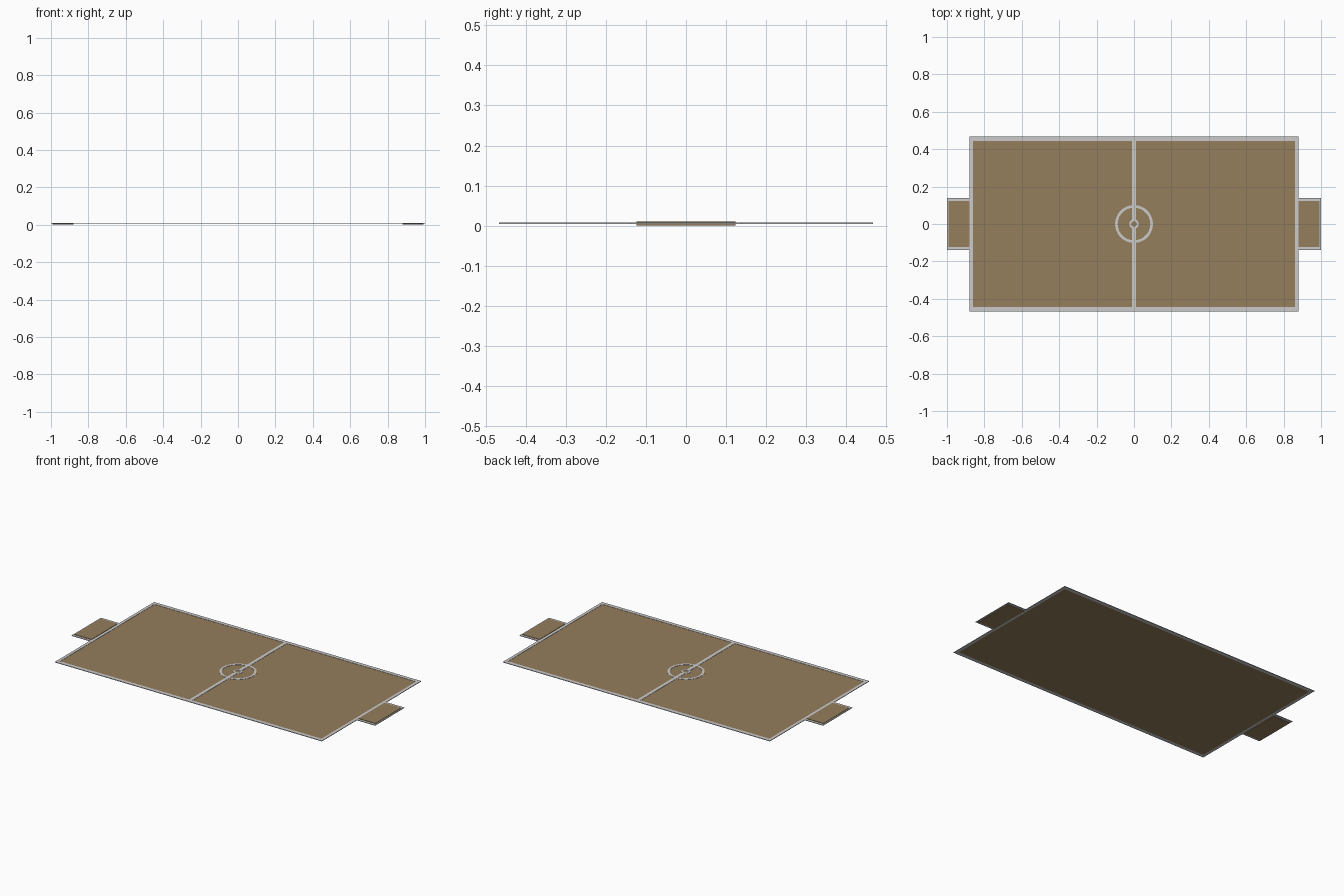
import bpy, bmesh, math

if "Cube" in bpy.data.objects:
    bpy.data.objects.remove(bpy.data.objects["Cube"])


def material(name, rgb):
    m = bpy.data.materials.new(name)
    m.diffuse_color = (*rgb, 1.0)
    m.use_nodes = True
    m.node_tree.nodes["Principled BSDF"].inputs["Base Color"].default_value = m.diffuse_color
    return m


BROWN = material("court_brown", (0.30, 0.21, 0.108))
GREY = material("line_grey", (0.60, 0.60, 0.60))


def finish(name, bm, mat):
    bmesh.ops.recalc_face_normals(bm, faces=bm.faces)
    me = bpy.data.meshes.new(name)
    bm.to_mesh(me)
    bm.free()
    me.materials.append(mat)
    ob = bpy.data.objects.new(name, me)
    bpy.context.collection.objects.link(ob)
    return ob


def add_box(bm, x0, x1, y0, y1, z0, z1):
    vs = bmesh.ops.create_cube(bm, size=1)["verts"]
    for v in vs:
        v.co = (x1 if v.co.x > 0 else x0,
                y1 if v.co.y > 0 else y0,
                z1 if v.co.z > 0 else z0)


def box(name, mat, *dims):
    bm = bmesh.new()
    add_box(bm, *dims)
    return finish(name, bm, mat)


def band(name, outer, inner, z0, z1, mat):
    """Solid closed band between two matching outlines."""
    bm = bmesh.new()
    n = len(outer)
    loops = [[bm.verts.new((x, y, z)) for x, y in pts]
             for pts, z in ((outer, z0), (outer, z1), (inner, z1), (inner, z0))]
    for k in range(4):
        a, b = loops[k], loops[(k + 1) % 4]
        for i in range(n):
            j = (i + 1) % n
            bm.faces.new((a[i], a[j], b[j], b[i]))
    return finish(name, bm, mat)


def rect(x, y):
    return [(-x, -y), (x, -y), (x, y), (-x, y)]


def circle(r, n=48):
    return [(r * math.cos(math.tau * i / n), r * math.sin(math.tau * i / n))
            for i in range(n)]


Z0, ZF, ZL = 0.004, 0.006, 0.0075   # underside, court surface, line tops

# main court and its border
box("court_floor", BROWN, -0.862, 0.862, -0.445, 0.445, Z0, ZF)
band("court_border", rect(0.88, 0.467), rect(0.862, 0.445), Z0, ZL, GREY)

# centre circles and halfway line
band("centre_circle", circle(0.101), circle(0.087), ZF, ZL, GREY)
band("centre_spot_ring", circle(0.025, 32), circle(0.015, 32), ZF, ZL, GREY)
for s, side in ((1, "back"), (-1, "front")):
    y0, y1 = sorted((s * 0.02, s * 0.445))
    box("halfway_line_" + side, GREY, -0.010, 0.010, y0, y1, ZF, ZL - 0.0001)

# goal areas at both ends, each with a three-sided border
for s, side in ((1, "right"), (-1, "left")):
    def xs(a, b):
        return sorted((s * a, s * b))
    box("goal_floor_" + side, BROWN, *xs(0.88, 0.992), -0.123, 0.123, 0.0, 0.01)
    bm = bmesh.new()
    for t in (1, -1):
        y0, y1 = sorted((t * 0.123, t * 0.138))
        add_box(bm, *xs(0.88, 1.0), y0, y1, Z0, ZL)
    add_box(bm, *xs(0.992, 1.0), -0.123, 0.123, Z0, ZL)
    finish("goal_border_" + side, bm, GREY)
